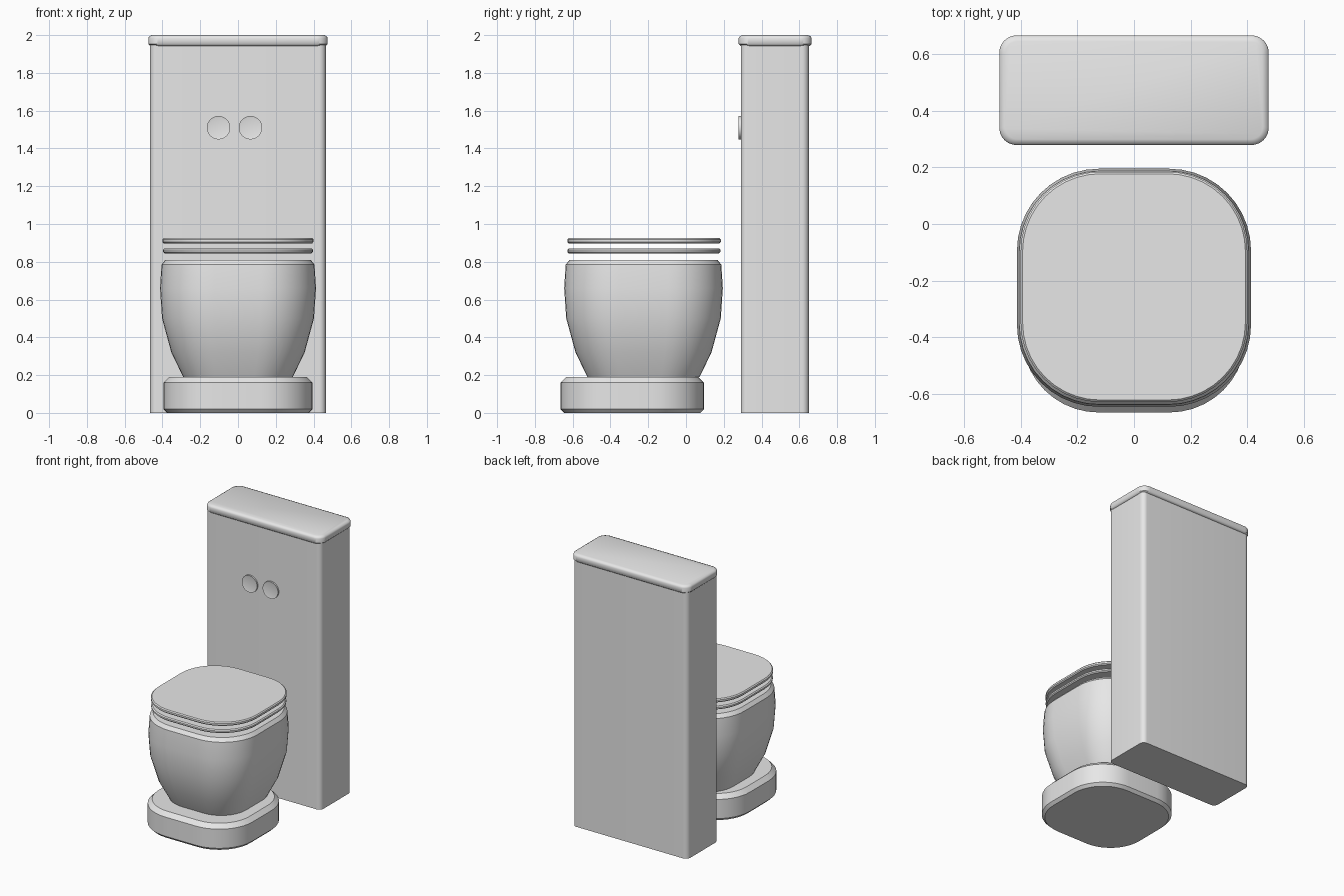
import bpy, bmesh, math
from mathutils import Matrix

if "Cube" in bpy.data.objects:
    bpy.data.objects.remove(bpy.data.objects["Cube"], do_unlink=True)

ceramic = bpy.data.materials.new("grey ceramic")
ceramic.use_nodes = True
GREY = (0.8, 0.8, 0.8, 1)
ceramic.diffuse_color = GREY
ceramic.node_tree.nodes["Principled BSDF"].inputs["Base Color"].default_value = GREY


def rounded_rect(hx, hy, r, steps=10):
    """Outline of a rectangle with round corners, counter-clockwise."""
    points = []
    for corner, (sx, sy) in enumerate([(1, 1), (-1, 1), (-1, -1), (1, -1)]):
        for i in range(steps + 1):
            a = math.pi / 2 * (corner + i / steps)
            points.append((sx * (hx - r) + r * math.cos(a), sy * (hy - r) + r * math.sin(a)))
    return points


def finish(name, bm, location, angle):
    bmesh.ops.recalc_face_normals(bm, faces=bm.faces)
    mesh = bpy.data.meshes.new(name)
    bm.to_mesh(mesh)
    bm.free()
    mesh.materials.append(ceramic)
    obj = bpy.data.objects.new(name, mesh)
    bpy.context.collection.objects.link(obj)
    obj.location = location
    bpy.ops.object.select_all(action="DESELECT")
    obj.select_set(True)
    bpy.context.view_layer.objects.active = obj
    bpy.ops.object.shade_smooth_by_angle(angle=math.radians(angle))
    return obj


def loft(name, rings, y, closed=False, angle=30):
    """Skin stacked rounded rectangles given as (z, half x, half y, radius)."""
    bm = bmesh.new()
    loops = [[bm.verts.new((px, py, z)) for px, py in rounded_rect(hx, hy, r)]
             for z, hx, hy, r in rings]
    pairs = list(zip(loops, loops[1:]))
    if closed:
        pairs.append((loops[-1], loops[0]))
    else:
        bm.faces.new(loops[0])
        bm.faces.new(loops[-1])
    n = len(loops[0])
    for low, high in pairs:
        for i in range(n):
            j = (i + 1) % n
            bm.faces.new((low[i], low[j], high[j], high[i]))
    return finish(name, bm, (0, y, 0), angle)


def slab(name, z0, z1, hx, hy, r, y, low, high):
    """Rounded slab with chamfered lower and upper edges."""
    return loft(name, [(z0, hx - low, hy - low, r - low), (z0 + low, hx, hy, r),
                       (z1 - high, hx, hy, r), (z1, hx - high, hy - high, r - high)], y)


# Pedestal foot
slab("foot", 0, 0.19, 0.395, 0.38, 0.27, -0.285, 0.02, 0.03)

# Bowl: outer wall, rim, then the hollow basin
outer = [(0.19, 0.29), (0.32, 0.353), (0.5, 0.402), (0.66, 0.413), (0.785, 0.405), (0.81, 0.385)]
basin = [(0.81, 0.3), (0.7, 0.28), (0.55, 0.22), (0.42, 0.12)]
loft("bowl", [(z, h, h + 0.007, h * 0.7) for z, h in outer + basin], -0.225)

# Seat ring and lid, hovering over the bowl
ring = [(0.845, 0.29), (0.845, 0.39), (0.852, 0.397), (0.863, 0.397), (0.87, 0.39), (0.87, 0.29)]
loft("seat", [(z, h, h + 0.008, h * 0.7) for z, h in ring], -0.223, closed=True)
slab("seat_lid", 0.898, 0.925, 0.4, 0.406, 0.28, -0.222, 0.007, 0.007)

# Cistern column and its cap
loft("cistern", [(0, 0.465, 0.18, 0.035), (1.95, 0.465, 0.18, 0.035)], 0.47)
loft("cistern_cap", [(1.943, 0.465, 0.183, 0.055), (1.952, 0.475, 0.193, 0.06),
                     (1.983, 0.475, 0.193, 0.06), (1.993, 0.471, 0.189, 0.056),
                     (2.0, 0.455, 0.173, 0.045)], 0.472, angle=50)

# Pair of flush buttons with a bevelled rim
for name, x in [("right_flush_button", -0.103), ("left_flush_button", 0.066)]:
    bm = bmesh.new()
    bmesh.ops.create_cone(bm, cap_ends=True, segments=32, radius1=0.062, radius2=0.062, depth=0.014,
                          matrix=Matrix.Rotation(math.pi / 2, 4, "X"))
    front = min(bm.faces, key=lambda f: f.calc_center_median().y)
    bmesh.ops.inset_region(bm, faces=[front], thickness=0.012, depth=-0.003)
    finish(name, bm, (x, 0.286, 1.51), 30)
